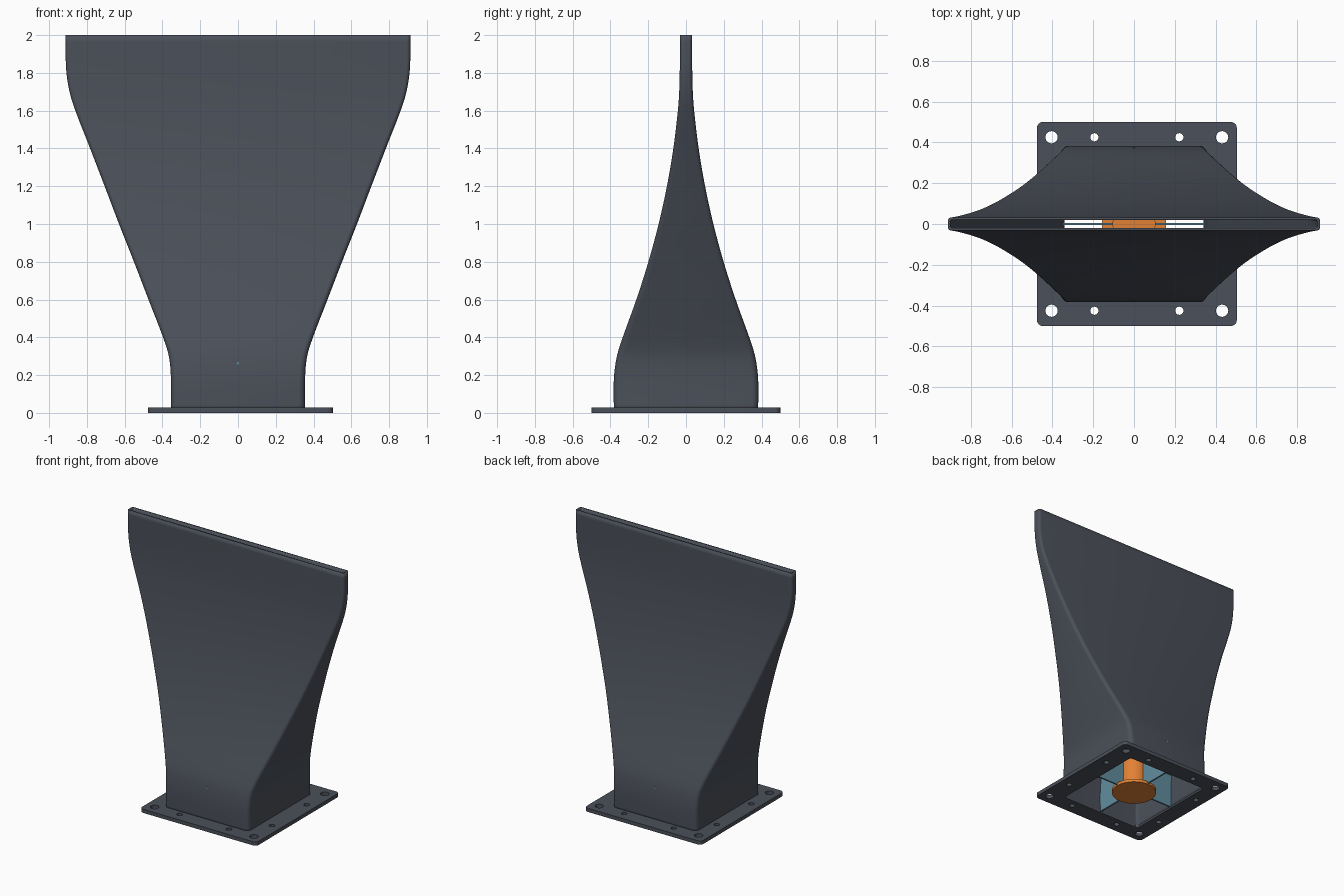
import bpy, bmesh, math
from mathutils import Matrix

cube = bpy.data.objects.get("Cube")
if cube:
    bpy.data.objects.remove(cube, do_unlink=True)


def material(name, rgb):
    m = bpy.data.materials.new(name)
    m.use_nodes = True
    m.diffuse_color = (*rgb, 1)
    m.node_tree.nodes["Principled BSDF"].inputs["Base Color"].default_value = (*rgb, 1)
    return m


slate = material("dark slate", (0.07, 0.08, 0.10))
orange = material("orange", (0.75, 0.22, 0.035))
teal = material("dusty teal", (0.12, 0.27, 0.34))


def add(name, data, mat):
    ob = bpy.data.objects.new(name, data)
    data.materials.append(mat)
    bpy.context.collection.objects.link(ob)
    return ob


def activate(ob):
    bpy.ops.object.select_all(action="DESELECT")
    ob.select_set(True)
    bpy.context.view_layer.objects.active = ob


def mesh_object(name, bm, mat):
    me = bpy.data.meshes.new(name)
    bm.to_mesh(me)
    bm.free()
    return add(name, me, mat)


def smooth(ob):
    activate(ob)
    bpy.ops.object.shade_smooth_by_angle(angle=math.radians(35))


def rounded_rect(w, d, r, seg=6, cx=0):
    """Counter-clockwise outline with half-sizes w, d and corner radius r."""
    pts = []
    for k, (sx, sy) in enumerate(((1, 1), (-1, 1), (-1, -1), (1, -1))):
        for i in range(seg + 1):
            a = math.pi / 2 * (k + i / seg)
            pts.append((cx + sx * (w - r) + r * math.cos(a), sy * (d - r) + r * math.sin(a)))
    return pts


def circle(x, y, r, n=24):
    return [(x + r * math.cos(math.tau * i / n), y + r * math.sin(math.tau * i / n)) for i in range(n)]


def sample(keys, col, z):
    """Smooth Hermite interpolation of one column of the duct profile."""
    i = max(j for j in range(len(keys) - 1) if keys[j][0] <= z)

    def slope(j):
        if j == 0 or j == len(keys) - 1:
            return 0
        a, b = keys[j - 1], keys[j + 1]
        return (b[col] - a[col]) / (b[0] - a[0])
    h = keys[i + 1][0] - keys[i][0]
    t = (z - keys[i][0]) / h
    return ((2*t**3 - 3*t**2 + 1) * keys[i][col] + (t**3 - 2*t**2 + t) * h * slope(i)
            + (3*t**2 - 2*t**3) * keys[i + 1][col] + (t**3 - t**2) * h * slope(i + 1))


# Duct: rounded rectangle lofted from a deep inlet to a wide thin slot
# columns: height, half width, half depth
profile = [(0.01, .355, .382), (.18, .355, .382), (.3, .366, .366), (.4, .397, .335),
           (.6, .474, .263), (.8, .551, .199), (1, .63, .145), (1.2, .706, .101),
           (1.4, .783, .067), (1.6, .861, .043), (1.7, .892, .036), (1.82, .91, .033),
           (2, .912, .033)]
bm = bmesh.new()
rings = []
steps = 60
for s in range(steps + 1):
    z = 0.01 + 1.99 * s / steps
    r = 0.035 - 0.008 * z
    outline = rounded_rect(sample(profile, 1, z), sample(profile, 2, z), r)
    rings.append([bm.verts.new((x, y, z)) for x, y in outline])
for a, b in zip(rings, rings[1:]):
    for i in range(len(a)):
        j = (i + 1) % len(a)
        bm.faces.new((a[i], a[j], b[j], b[i]))
duct = mesh_object("duct", bm, slate)
wall = duct.modifiers.new("wall", "SOLIDIFY")
wall.thickness = 0.014
wall.offset = -1
smooth(duct)

# Mounting flange: filled outline with a duct opening and bolt holes
CX = 0.014
outlines = [rounded_rect(.49, .5, .03, cx=CX), rounded_rect(.341, .368, .021)]
for sx in (-1, 1):
    for sy in (-1, 1):
        outlines += [circle(CX + sx * .418, sy * .425, .03),
                     circle(CX + sx * .208, sy * .425, .02),
                     circle(CX + sx * .418, sy * .208, .02)]
curve = bpy.data.curves.new("flange", "CURVE")
curve.dimensions = "2D"
curve.fill_mode = "BOTH"
curve.extrude = 0.014
for pts in outlines:
    sp = curve.splines.new("POLY")
    sp.points.add(len(pts) - 1)
    for p, (x, y) in zip(sp.points, pts):
        p.co = (x, y, 0, 1)
    sp.use_cyclic_u = True
flange = add("flange", curve, slate)
flange.location.z = 0.014
activate(flange)
bpy.ops.object.convert(target="MESH")
smooth(bpy.context.object)


# Motor hub: narrow body on a wider end disc
def cylinder(name, r, z0, z1, mat):
    b = bmesh.new()
    bmesh.ops.create_cone(b, cap_ends=True, segments=48, radius1=r, radius2=r, depth=z1 - z0,
                          matrix=Matrix.Translation((0, 0, (z0 + z1) / 2)))
    smooth(mesh_object(name, b, mat))


cylinder("hub_disc", .158, 0.002, .025, orange)
cylinder("hub_body", .105, .02, .3, orange)

# Four vanes holding the hub to the duct walls
for name, angle, reach in (("vane_left", 0, .348), ("vane_back", 90, .374),
                           ("vane_right", 180, .348), ("vane_front", 270, .374)):
    b = bmesh.new()
    inner = 0.09
    place = Matrix.Translation(((inner + reach) / 2, 0, .14))
    size = Matrix.Diagonal((reach - inner, .012, .26, 1))
    bmesh.ops.create_cube(b, size=1, matrix=Matrix.Rotation(math.radians(angle), 4, "Z") @ place @ size)
    mesh_object(name, b, teal)
